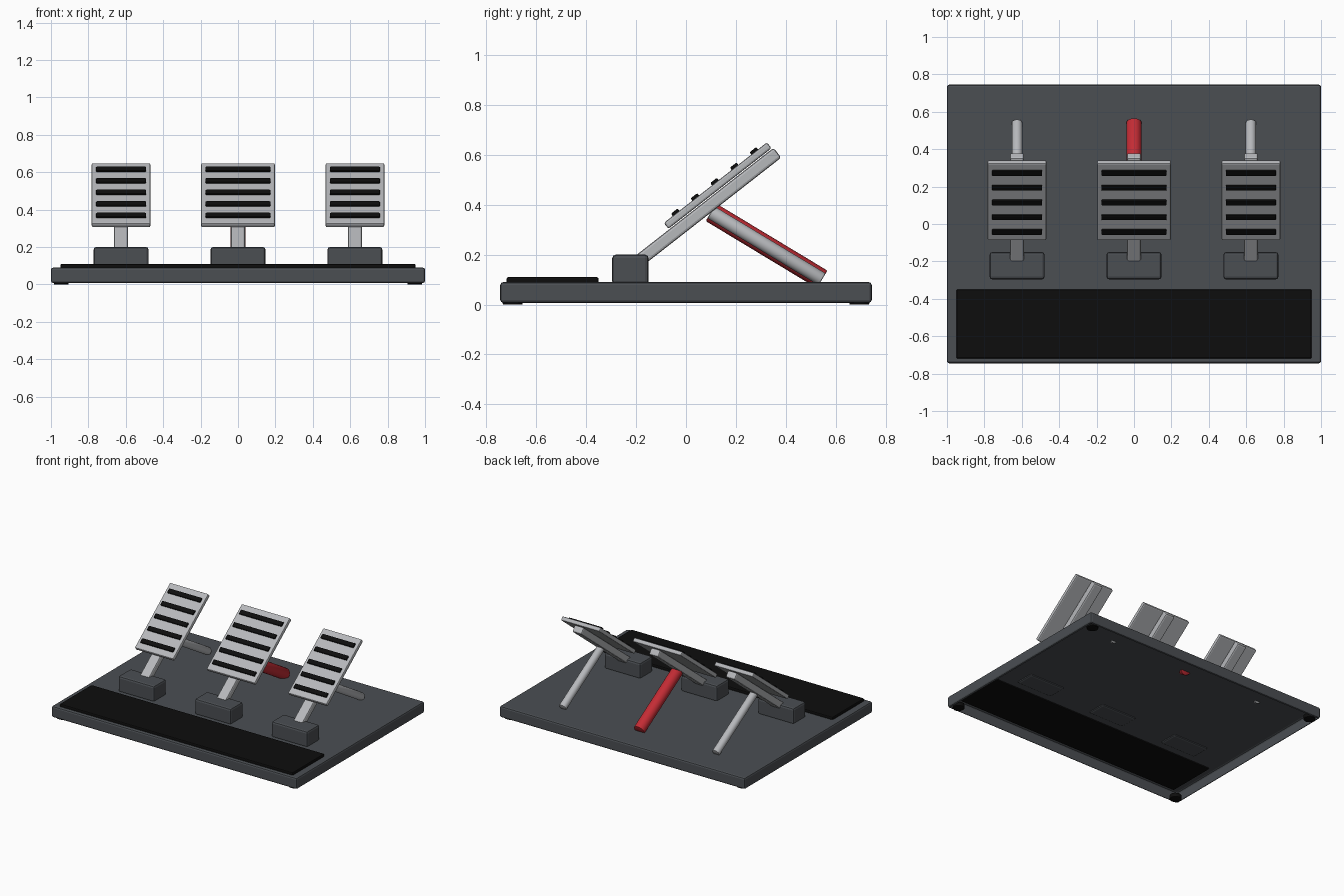
import bpy, bmesh, math
from mathutils import Vector, Matrix

cube = bpy.data.objects.get("Cube")
if cube:
    bpy.data.objects.remove(cube, do_unlink=True)


def material(name, rgb):
    m = bpy.data.materials.new(name)
    m.use_nodes = True
    m.diffuse_color = (*rgb, 1)
    m.node_tree.nodes["Principled BSDF"].inputs["Base Color"].default_value = (*rgb, 1)
    return m


GREY = material("dark grey paint", (0.07, 0.077, 0.086))
BLACK = material("black rubber", (0.004, 0.004, 0.004))
SILVER = material("brushed silver", (0.47, 0.48, 0.5))
RED = material("red paint", (0.55, 0.025, 0.035))


def finish(name, bm, mat, matrix, smooth=False):
    mesh = bpy.data.meshes.new(name)
    bm.to_mesh(mesh)
    bm.free()
    mesh.materials.append(mat)
    ob = bpy.data.objects.new(name, mesh)
    bpy.context.collection.objects.link(ob)
    ob.matrix_world = matrix
    if smooth:
        bpy.ops.object.select_all(action='DESELECT')
        ob.select_set(True)
        bpy.context.view_layer.objects.active = ob
        bpy.ops.object.shade_smooth_by_angle(angle=math.radians(35))
    return ob


def box(name, size, matrix, mat, bevel=0.01, open_bottom=False):
    bm = bmesh.new()
    bmesh.ops.create_cube(bm, size=1)
    bmesh.ops.scale(bm, vec=size, verts=bm.verts)
    bmesh.ops.bevel(bm, geom=bm.edges[:], offset=bevel, segments=2,
                    profile=0.5, affect='EDGES')
    if open_bottom:
        bm.normal_update()
        low = [f for f in bm.faces if f.normal.z < -0.99]
        bmesh.ops.delete(bm, geom=low, context='FACES')
    return finish(name, bm, mat, matrix)


def rod(name, start, end, radius, mat, bevel=0.006, sides=24):
    a, b = Vector(start), Vector(end)
    bm = bmesh.new()
    bmesh.ops.create_cone(bm, cap_ends=True, segments=sides, radius1=radius,
                          radius2=radius, depth=(b - a).length)
    rims = [e for e in bm.edges if any(len(f.verts) > 4 for f in e.link_faces)]
    bmesh.ops.bevel(bm, geom=rims, offset=bevel, segments=2, profile=0.5, affect='EDGES')
    turn = (b - a).to_track_quat('Z', 'Y').to_matrix().to_4x4()
    return finish(name, bm, mat, Matrix.Translation((a + b) / 2) @ turn, True)


def at(x, y, z, tilt=0):
    return Matrix.Translation((x, y, z)) @ Matrix.Rotation(math.radians(tilt), 4, 'X')


# Hollow base tray, heel mat and corner feet
box("base_tray", (2, 1.49, 0.083), at(0, 0, 0.0485), GREY, 0.012, open_bottom=True)
box("heel_mat", (1.9, 0.37, 0.03), at(0, -0.535, 0.095), BLACK, 0.008)
for sx in (-1, 1):
    for sy in (-1, 1):
        rod("foot", (sx * 0.945, sy * 0.695, 0), (sx * 0.945, sy * 0.695, 0.03),
            0.04, BLACK, 0.004, 16)

# Pedals: housing, sloping arm, face plate, grip bars and strut
TILT = 38
for side, x, width, strut_mat, strut_r in (
        ("right", -0.625, 0.315, SILVER, 0.028),
        ("middle", 0, 0.395, RED, 0.041),
        ("left", 0.625, 0.315, SILVER, 0.028)):
    box(side + "_housing", (0.294, 0.146, 0.12), at(x, -0.223, 0.14), GREY, 0.014)
    box(side + "_arm", (0.076, 0.75, 0.05), at(x, 0.071, 0.378, TILT), SILVER, 0.01)
    plate = at(x, 0.127, 0.477, TILT)
    box(side + "_plate", (width, 0.525, 0.03), plate, SILVER, 0.008)
    for i in range(-2, 3):
        bar = plate @ Matrix.Translation((0, i * 0.1, 0.019))
        box(side + "_grip_bar", (width - 0.047, 0.034, 0.015), bar, BLACK, 0.005)
    rod(side + "_strut", (x, 0.10, 0.37), (x, 0.546, 0.101), strut_r, strut_mat)
